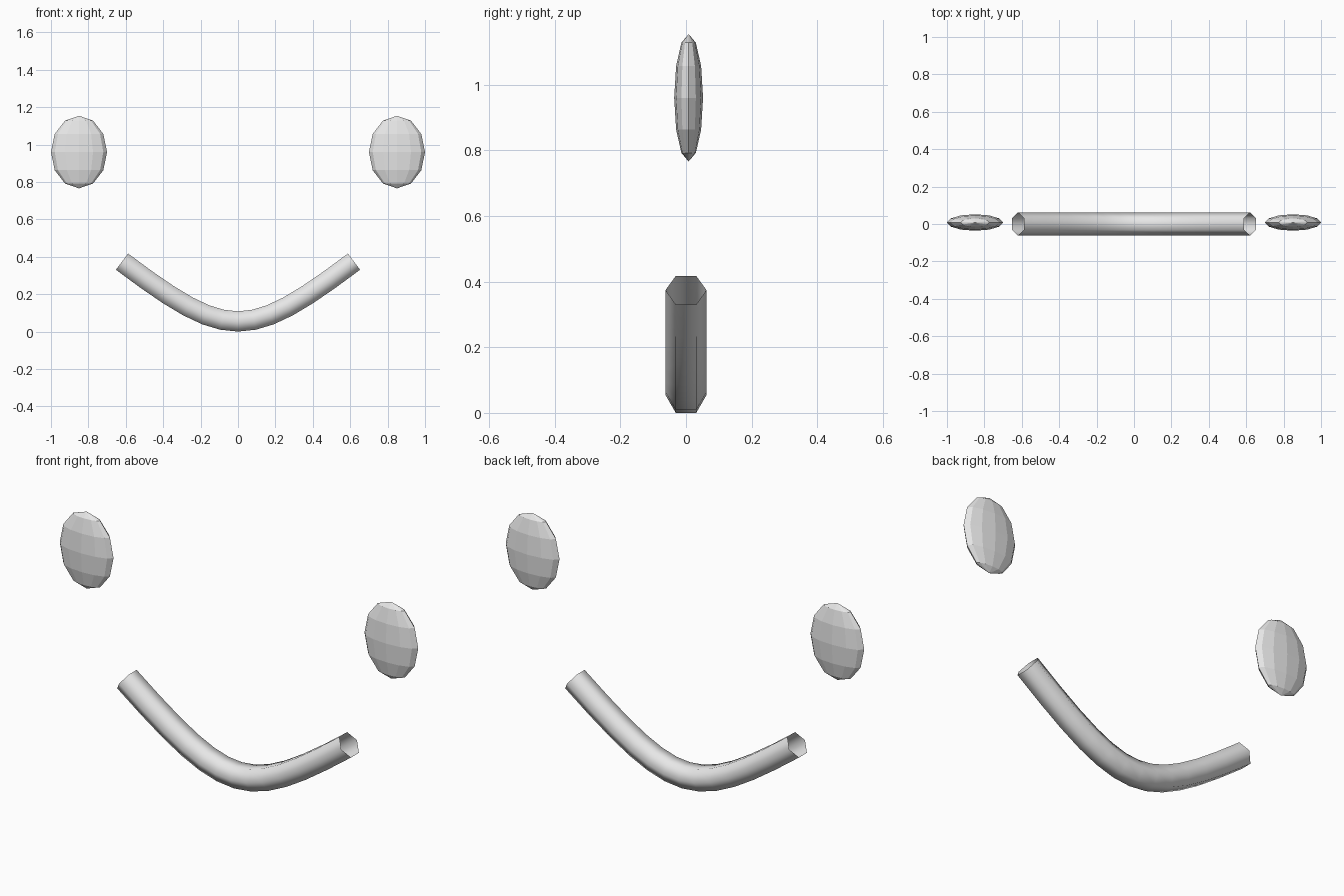
import bpy, bmesh, math
from mathutils import Vector
from mathutils.geometry import interpolate_bezier

if "Cube" in bpy.data.objects:
    bpy.data.objects.remove(bpy.data.objects["Cube"])

grey = bpy.data.materials.new("plain grey")
grey.diffuse_color = (0.8, 0.8, 0.8, 1)
grey.use_nodes = True
grey.node_tree.nodes["Principled BSDF"].inputs["Base Color"].default_value = grey.diffuse_color


def finish(bm, name, smooth):
    bmesh.ops.recalc_face_normals(bm, faces=bm.faces)
    for f in bm.faces:
        f.smooth = smooth
    me = bpy.data.meshes.new(name)
    bm.to_mesh(me)
    bm.free()
    me.materials.append(grey)
    ob = bpy.data.objects.new(name, me)
    bpy.context.collection.objects.link(ob)
    return ob


# Eyes: flattened low-poly spheres
for side, x in (("left", -0.85), ("right", 0.85)):
    bm = bmesh.new()
    bmesh.ops.create_uvsphere(bm, u_segments=12, v_segments=6, radius=1)
    bmesh.ops.scale(bm, vec=(0.15, 0.044, 0.194), verts=bm.verts)
    eye = finish(bm, side + "_eye", False)
    eye.location = (x, 0.008, 0.96)

# Smile: open-ended hexagonal tube swept along an arc
RADIUS, SIDES = 0.0625, 6
path = interpolate_bezier(Vector((-0.62, 0, 0.374)), Vector((-0.053, 0, -0.052)),
                          Vector((0.053, 0, -0.052)), Vector((0.62, 0, 0.374)), 13)
bm = bmesh.new()
rings = []
for i, p in enumerate(path):
    if i == 0:
        tangent = Vector((0.8, 0, -0.6))
    elif i == len(path) - 1:
        tangent = Vector((0.8, 0, 0.6))
    else:
        tangent = (path[i + 1] - path[i - 1]).normalized()
    up = Vector((-tangent.z, 0, tangent.x))
    ring = []
    for k in range(SIDES):
        a = math.tau * k / SIDES
        ring.append(bm.verts.new(p + RADIUS * (math.cos(a) * Vector((0, 1, 0)) + math.sin(a) * up)))
    rings.append(ring)
for a, b in zip(rings, rings[1:]):
    for k in range(SIDES):
        n = (k + 1) % SIDES
        bm.faces.new((a[k], a[n], b[n], b[k]))
finish(bm, "smile", True)
